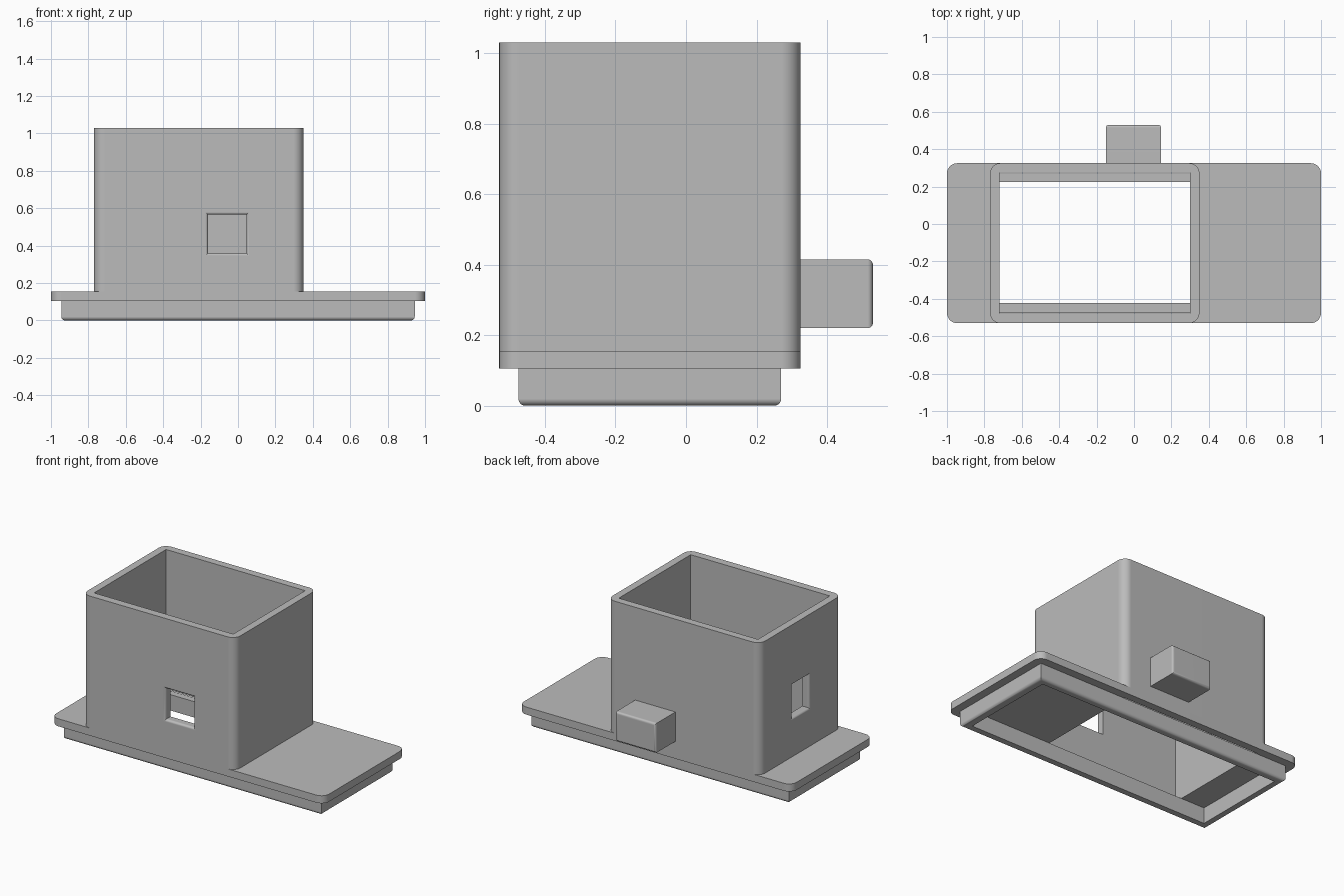
import bpy
import bmesh
from math import sin, cos, pi, radians

if "Cube" in bpy.data.objects:
    bpy.data.objects.remove(bpy.data.objects["Cube"], do_unlink=True)

grey = bpy.data.materials.new("plain_grey")
grey.use_nodes = True
colour = (0.5, 0.5, 0.5, 1)
grey.diffuse_color = colour
grey.node_tree.nodes["Principled BSDF"].inputs["Base Color"].default_value = colour


def to_object(bm, name):
    bmesh.ops.recalc_face_normals(bm, faces=bm.faces)
    mesh = bpy.data.meshes.new(name)
    bm.to_mesh(mesh)
    bm.free()
    mesh.materials.append(grey)
    ob = bpy.data.objects.new(name, mesh)
    bpy.context.collection.objects.link(ob)
    return ob


def box(name, xs, ys, zs, radius=0, rounded=None):
    """Box between limits; edges whose two ends satisfy `rounded` are filleted."""
    bm = bmesh.new()
    bmesh.ops.create_cube(bm, size=1)
    for v in bm.verts:
        v.co = [lo + (c + 0.5) * (hi - lo) for c, (lo, hi) in zip(v.co, (xs, ys, zs))]
    if radius:
        edges = [e for e in bm.edges if rounded(e.verts[0].co, e.verts[1].co)]
        bmesh.ops.bevel(bm, geom=edges, offset=radius, segments=7, profile=0.5, affect='EDGES')
    return to_object(bm, name)


def window_cutter(name, us, zs, place, r=0.015):
    """Rectangular plug that flares to a rounded lip at the outer wall surface."""
    steps = [(-0.03, r)]
    steps += [(r - r * cos(a), r - r * sin(a)) for a in (i * pi / 12 for i in range(7))]
    steps.append((0.09, 0))
    bm = bmesh.new()
    rings = []
    for depth, f in steps:
        u0, u1, z0, z1 = us[0] - f, us[1] + f, zs[0] - f, zs[1] + f
        corners = ((u0, z0), (u1, z0), (u1, z1), (u0, z1))
        rings.append([bm.verts.new(place(u, depth, z)) for u, z in corners])
    for a, b in zip(rings, rings[1:]):
        for i in range(4):
            j = (i + 1) % 4
            bm.faces.new((a[i], a[j], b[j], b[i]))
    bm.faces.new(rings[0])
    bm.faces.new(rings[-1])
    return to_object(bm, name)


def activate(ob):
    bpy.ops.object.select_all(action='DESELECT')
    ob.select_set(True)
    bpy.context.view_layer.objects.active = ob


def cut(ob, cutter):
    cutter.hide_render = True
    activate(ob)
    mod = ob.modifiers.new("cut", 'BOOLEAN')
    mod.operation, mod.solver, mod.object = 'DIFFERENCE', 'EXACT', cutter
    bpy.ops.object.modifier_apply(modifier=mod.name)
    bpy.data.objects.remove(cutter, do_unlink=True)


def upright(a, b):
    return abs(a.z - b.z) > 0.01


back, front = 0.325, -0.53
plate_z, plate_top, top = 0.105, 0.155, 1.03
opening = ((-0.72, 0.30), (front + 0.052, back - 0.05), (-0.1, top + 0.1))

# Flange plate with the opening continued through it
plate = box("flange_plate", (-1, 1), (front, back), (plate_z, plate_top), 0.055, upright)
cut(plate, box("plate_cutter", *opening))

# Open tower with two windows
tower = box("tower", (-0.77, 0.35), (front, back), (plate_top, top), 0.055, upright)
cut(tower, box("tower_cutter", *opening))
cut(tower, window_cutter("front_window_cutter", (-0.16, 0.045), (0.36, 0.565),
                         lambda u, d, z: (u, front + d, z)))
cut(tower, window_cutter("side_window_cutter", (-0.19, -0.015), (0.41, 0.63),
                         lambda u, d, z: (-0.77 + d, u, z)))

# Hollow rim below the plate, rounded along its lower outer edge
rim = box("bottom_rim", (-0.945, 0.945), (-0.475, 0.27), (0, plate_z), 0.02,
          lambda a, b: max(a.z, b.z) < 0.01)
cut(rim, box("rim_cutter", (-0.895, 0.895), (-0.422, 0.225), (-0.1, 0.2)))

# Solid block on the back, rounded around its outer end
block = box("back_block", (-0.15, 0.145), (back - 0.02, 0.53), (0.22, 0.415), 0.015,
            lambda a, b: min(a.y, b.y) > 0.5)

for part in (plate, tower, rim, block):
    activate(part)
    bpy.ops.object.shade_smooth_by_angle(angle=radians(30))
    part.modifiers.new("even_shading", 'WEIGHTED_NORMAL').keep_sharp = True
